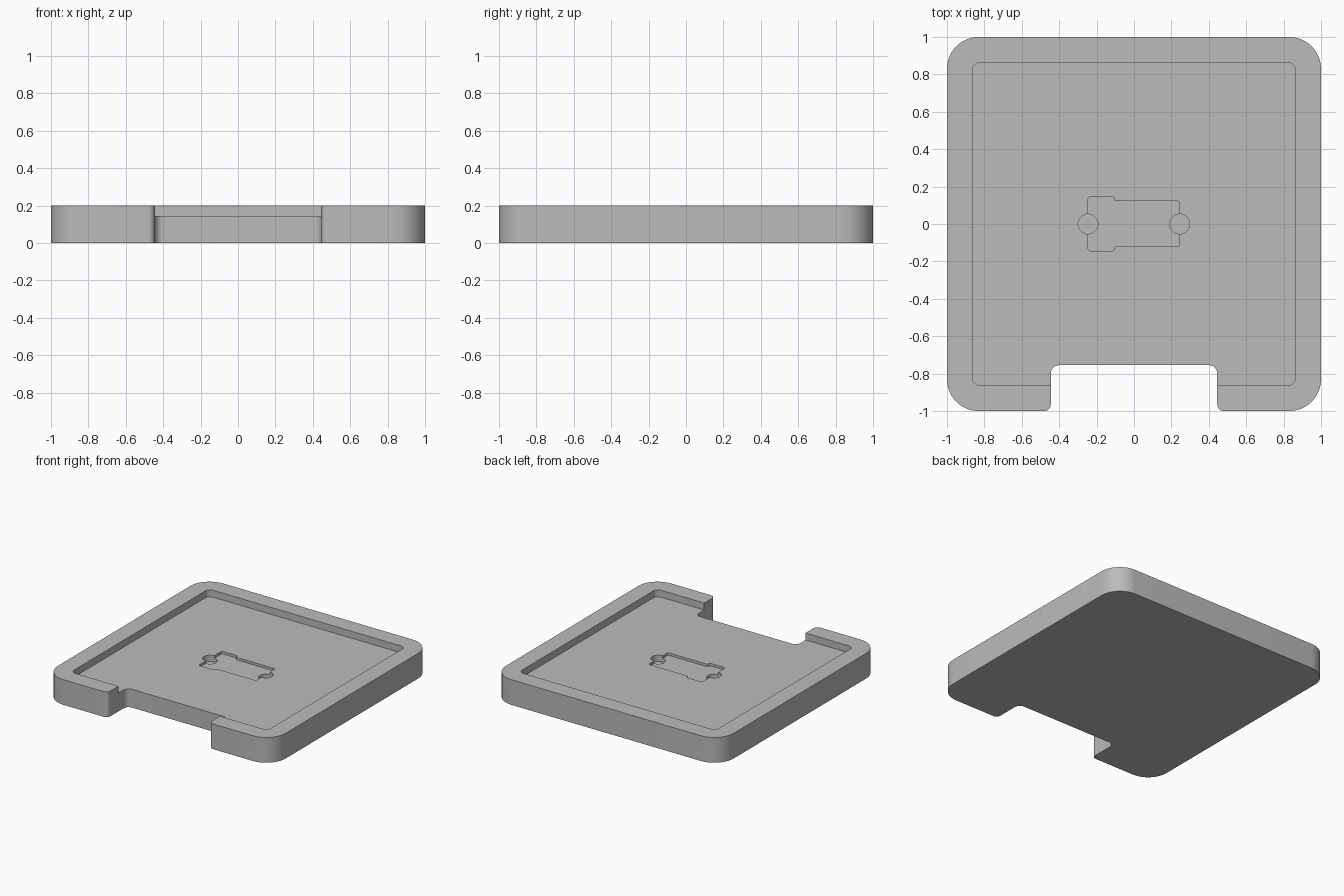
import bpy, bmesh, math
from mathutils import Vector

cube = bpy.data.objects.get("Cube")
if cube:
    bpy.data.objects.remove(cube, do_unlink=True)

grey = bpy.data.materials.new("plain grey")
grey.use_nodes = True
COLOUR = (0.5, 0.5, 0.5, 1)
grey.diffuse_color = COLOUR
grey.node_tree.nodes["Principled BSDF"].inputs["Base Color"].default_value = COLOUR


def fillet(corners, steps=10):
    """Round each (x, y, radius) corner of a right-angled outline."""
    points = []
    for i, (x, y, r) in enumerate(corners):
        p = Vector((x, y))
        a = (Vector(corners[i - 1][:2]) - p).normalized() * r
        b = (Vector(corners[(i + 1) % len(corners)][:2]) - p).normalized() * r
        for k in range(steps + 1):
            t = math.pi / 2 * k / steps
            points.append(p + a * (1 - math.sin(t)) + b * (1 - math.cos(t)))
    return points


def prism(name, points, bottom, top):
    """Extrude an outline between two heights."""
    bm = bmesh.new()
    face = bm.faces.new([bm.verts.new((p.x, p.y, bottom)) for p in points])
    raised = bmesh.ops.extrude_face_region(bm, geom=[face])["geom"]
    for v in raised:
        if isinstance(v, bmesh.types.BMVert):
            v.co.z = top
    bmesh.ops.recalc_face_normals(bm, faces=bm.faces)
    mesh = bpy.data.meshes.new(name)
    bm.to_mesh(mesh)
    bm.free()
    mesh.materials.append(grey)
    obj = bpy.data.objects.new(name, mesh)
    bpy.context.collection.objects.link(obj)
    return obj


def rectangle(x, y, r):
    return [(-x, -y, r), (x, -y, r), (x, y, r), (-x, y, r)]


def disc(x, r, n=48):
    return [Vector((x + r * math.cos(math.tau * k / n), r * math.sin(math.tau * k / n)))
            for k in range(n)]


def cut(target, cutter):
    cutter.hide_render = True
    mod = target.modifiers.new("cut", "BOOLEAN")
    mod.operation, mod.solver, mod.object = "DIFFERENCE", "EXACT", cutter
    bpy.context.view_layer.objects.active = target
    bpy.ops.object.modifier_apply(modifier=mod.name)
    bpy.data.objects.remove(cutter, do_unlink=True)


FLOOR, TOP = 0.145, 0.2

# Tray body with the open notch in its front edge
body = [(-1, -1, 0.17), (-0.445, -1, 0.035), (-0.445, -0.755, 0.045),
        (0.445, -0.755, 0.045), (0.445, -1, 0.035), (1, -1, 0.17),
        (1, 1, 0.17), (-1, 1, 0.17)]
tray = prism("tray", fillet(body), 0, TOP)

# Shallow recess inside the rim
cut(tray, prism("recess_cutter", fillet(rectangle(0.863, 0.863, 0.04)), FLOOR, 0.4))

# Stepped pocket in the middle of the floor
pocket = [(-0.245, -0.145, 0.015), (-0.105, -0.145, 0.015), (-0.105, -0.12, 0.01),
          (0.242, -0.12, 0.01), (0.242, 0.122, 0.01), (-0.105, 0.122, 0.01),
          (-0.105, 0.148, 0.015), (-0.245, 0.148, 0.015)]
cut(tray, prism("pocket_cutter", fillet(pocket, 5), FLOOR - 0.02, 0.4))

# Round finger holes at both ends of the pocket
for x in (-0.246, 0.244):
    cut(tray, prism("hole_cutter", disc(x, 0.053), FLOOR - 0.05, 0.4))

# Smooth rounded corners, crisp edges
bpy.ops.object.select_all(action="DESELECT")
tray.select_set(True)
bpy.context.view_layer.objects.active = tray
bpy.ops.object.shade_smooth_by_angle(angle=math.radians(30))
